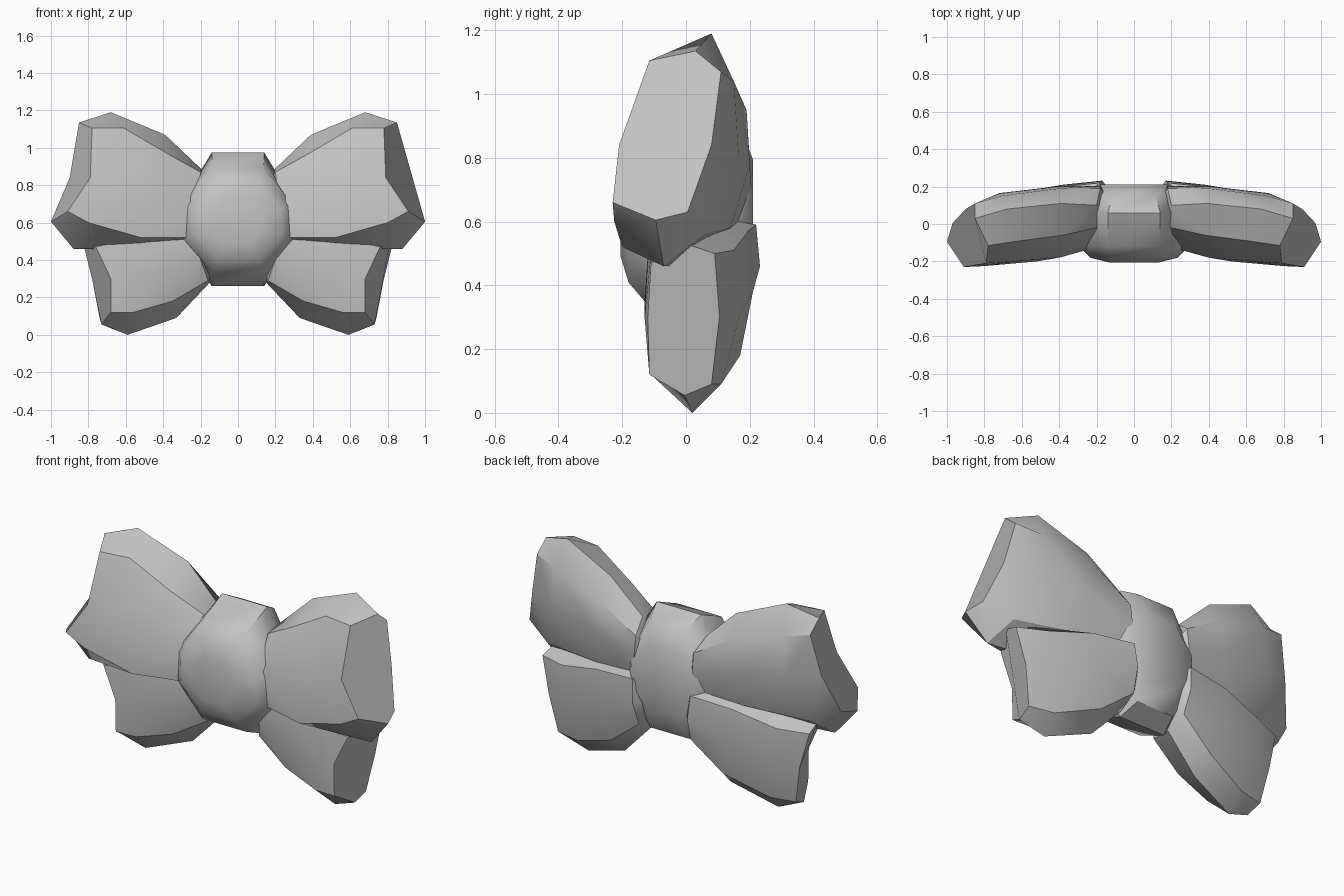
import bpy, bmesh, math

grey = bpy.data.materials.new("soft_grey")
grey.diffuse_color = (0.55, 0.55, 0.55, 1)


def loft(name, rings, tip_in=None, mirror=False, angle=32):
    """Skin a series of 8-point rings; the first ring is capped flat,
    the last one is closed flat or to a blunt point."""
    bm = bmesh.new()
    loops = [[bm.verts.new(p) for p in ring] for ring in rings]
    for a, b in zip(loops, loops[1:]):
        for i in range(len(a)):
            j = (i + 1) % len(a)
            bm.faces.new((a[i], a[j], b[j], b[i]))
    bm.faces.new(loops[0])
    if tip_in:
        t = bm.verts.new(tip_in)
        last = loops[-1]
        for i in range(len(last)):
            bm.faces.new((last[i], last[(i + 1) % len(last)], t))
    else:
        bm.faces.new(loops[-1])
    bmesh.ops.recalc_face_normals(bm, faces=bm.faces)
    me = bpy.data.meshes.new(name)
    bm.to_mesh(me)
    bm.free()
    me.materials.append(grey)
    ob = bpy.data.objects.new(name, me)
    bpy.context.collection.objects.link(ob)
    bpy.ops.object.select_all(action='DESELECT')
    ob.select_set(True)
    bpy.context.view_layer.objects.active = ob
    bpy.ops.object.shade_smooth_by_angle(angle=math.radians(angle))
    if mirror:
        m = ob.modifiers.new("mirror", 'MIRROR')
        m.use_mirror_merge = False
    return ob


# Ring order: front top, top ridge, back top, back middle,
#             back bottom, bottom ridge, front bottom, front middle
upper = [
    [(.78, -.115, 1.105), (.85, .03, 1.135), (.85, .11, 1.07), (.90, .08, .84),
     (.97, .005, .63), (1.0, -.095, .605), (.91, -.23, .66), (.79, -.21, .84)],
    [(.61, -.09, 1.105), (.68, .08, 1.19), (.71, .15, 1.04), (.72, .165, .81),
     (.82, .06, .56), (.88, -.07, .46), (.80, -.225, .60), (.63, -.20, .84)],
    [(.38, -.06, .97), (.39, .11, 1.07), (.40, .19, .95), (.42, .20, .78),
     (.46, .14, .58), (.52, -.02, .46), (.52, -.20, .52), (.40, -.18, .75)],
    [(.20, -.02, .87), (.20, .10, .89), (.18, .19, .82), (.18, .205, .71),
     (.20, .16, .58), (.25, .03, .49), (.26, -.13, .52), (.22, -.13, .70)],
]
lower = [
    [(.76, -.11, .47), (.82, .00, .53), (.83, .09, .50), (.78, .105, .30),
     (.74, .08, .09), (.73, -.005, .055), (.68, -.115, .12), (.68, -.12, .30)],
    [(.62, -.11, .50), (.72, .05, .56), (.67, .15, .51), (.62, .17, .31),
     (.60, .11, .09), (.59, .02, .0), (.56, -.11, .12), (.58, -.13, .30)],
    [(.42, -.12, .50), (.45, .07, .60), (.42, .195, .57), (.38, .21, .38),
     (.35, .17, .18), (.33, .07, .09), (.35, -.08, .18), (.38, -.13, .34)],
    [(.22, -.10, .52), (.20, .10, .63), (.18, .22, .59), (.17, .232, .46),
     (.16, .19, .33), (.15, .08, .28), (.16, -.04, .29), (.20, -.10, .40)],
]
# Four loops of the bow
loft("upper_loop", upper, (.10, .10, .69), True)
loft("lower_loop", lower, (.09, .13, .46), True)

# Central knot: one octagon outline scaled along the depth
half = [(.14, .975), (.295, .72), (.30, .49), (.14, .26)]
octagon = half + [(-x, z) for x, z in reversed(half)]
levels = [(-.205, .45, .35), (-.18, .78, .58), (-.12, .98, .78),
          (.06, 1.0, 1.0), (.16, .80, .85), (.21, .65, .50)]
loft("knot", [[(x * sx, y, .615 + (z - .615) * sz) for x, z in octagon]
              for y, sx, sz in levels], angle=40)
